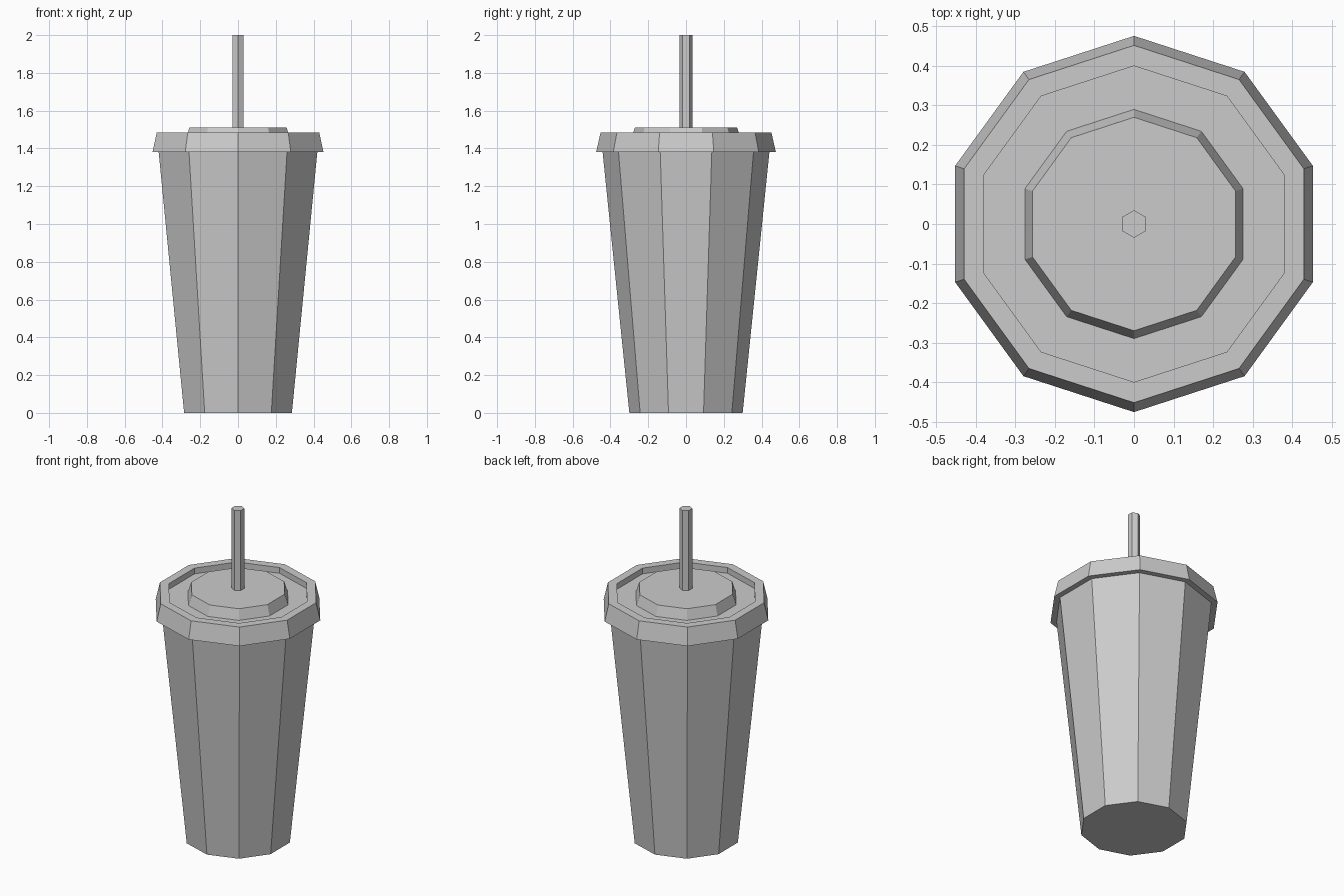
import bpy
import bmesh
from math import cos, sin, pi

if "Cube" in bpy.data.objects:
    bpy.data.objects.remove(bpy.data.objects["Cube"], do_unlink=True)

# Single flat colour
grey = bpy.data.materials.new("plain grey")
grey.use_nodes = True
colour = (0.6, 0.6, 0.6, 1)
grey.diffuse_color = colour
grey.node_tree.nodes["Principled BSDF"].inputs["Base Color"].default_value = colour


def lathe(name, sides, profile):
    """Turn a (radius, height) profile, capped at both ends, a corner facing front."""
    bm = bmesh.new()
    rings = []
    for r, z in profile:
        angles = [2 * pi * i / sides - pi / 2 for i in range(sides)]
        rings.append([bm.verts.new((r * cos(a), r * sin(a), z)) for a in angles])
    for low, high in zip(rings, rings[1:]):
        for i in range(sides):
            j = (i + 1) % sides
            bm.faces.new((low[i], low[j], high[j], high[i]))
    bm.faces.new(rings[0][::-1])
    bm.faces.new(rings[-1])
    mesh = bpy.data.meshes.new(name)
    bm.to_mesh(mesh)
    bm.free()
    mesh.materials.append(grey)
    obj = bpy.data.objects.new(name, mesh)
    bpy.context.collection.objects.link(obj)
    return obj


# Tapered cup body
lathe("cup", 10, [(0.30, 0), (0.442, 1.385)])

# Lid: flared rim, recessed floor and raised centre
lathe("lid", 10, [(0.476, 1.38), (0.452, 1.485), (0.40, 1.485),
                  (0.40, 1.45), (0.29, 1.45), (0.27, 1.512)])

# Straw
lathe("straw", 6, [(0.035, 1.50), (0.035, 2.0)])
